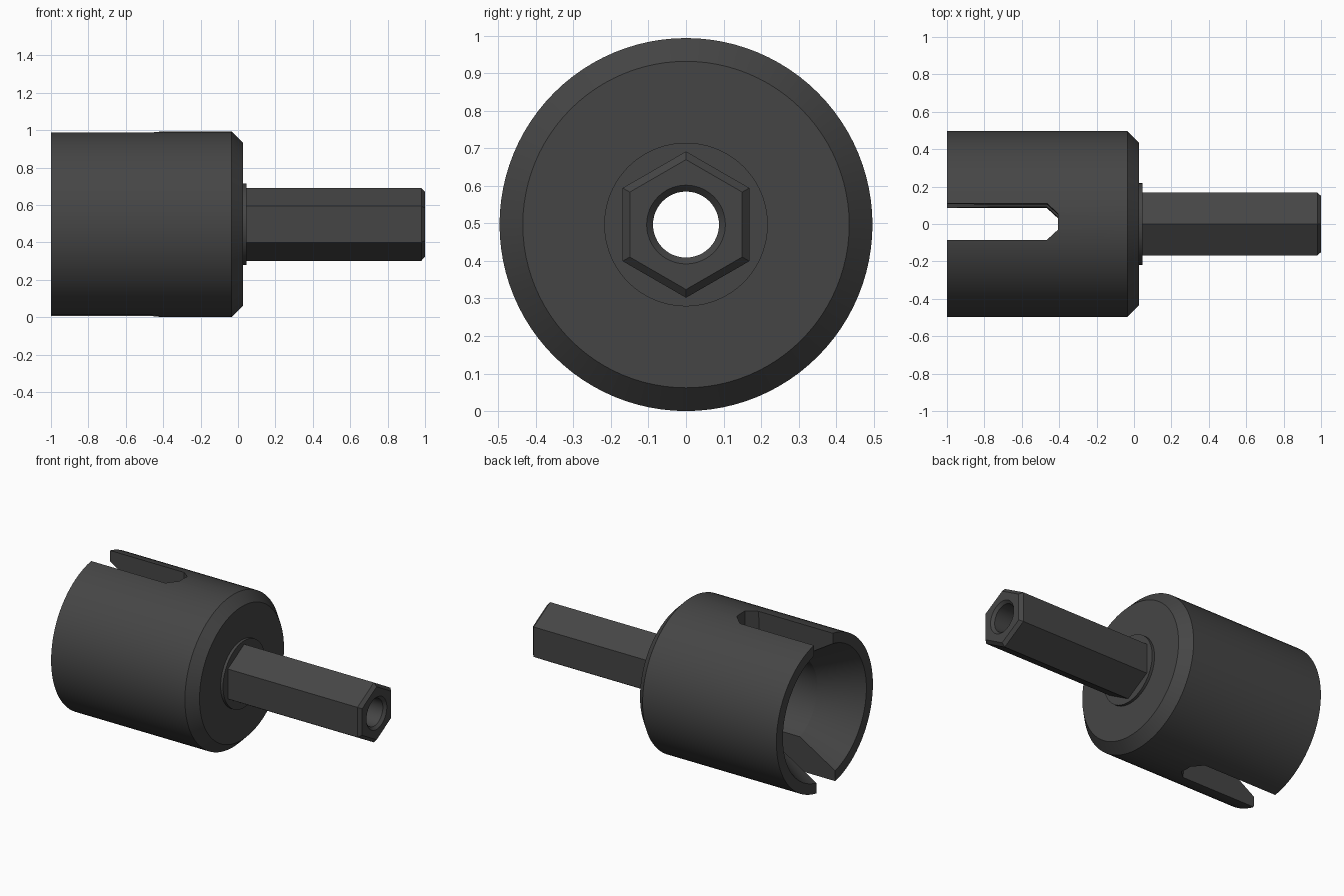
import bpy, bmesh, math
from mathutils import Matrix

if "Cube" in bpy.data.objects:
    bpy.data.objects.remove(bpy.data.objects["Cube"])

CZ = 0.497  # height of the shared axis
steel = bpy.data.materials.new("dark_grey")
steel.diffuse_color = (0.06, 0.06, 0.06, 1)
steel.use_nodes = True
steel.node_tree.nodes["Principled BSDF"].inputs["Base Color"].default_value = steel.diffuse_color


def finish(name, bm):
    bmesh.ops.recalc_face_normals(bm, faces=bm.faces)
    me = bpy.data.meshes.new(name)
    bm.to_mesh(me)
    bm.free()
    me.materials.append(steel)
    ob = bpy.data.objects.new(name, me)
    ob.location.z = CZ
    bpy.context.collection.objects.link(ob)
    return ob


def lathe(name, profile, sides, closed):
    """Revolve (x, radius) points about the x axis; closed joins last to first."""
    bm = bmesh.new()
    rings = []
    for x, r in profile:
        angles = [2 * math.pi * i / sides for i in range(sides)]
        rings.append([bm.verts.new((x, r * math.sin(a), r * math.cos(a))) for a in angles])
    pairs = list(zip(rings, rings[1:]))
    if closed:
        pairs.append((rings[-1], rings[0]))
    else:
        bm.faces.new(rings[0])
        bm.faces.new(rings[-1])
    for a, b in pairs:
        for i in range(sides):
            j = (i + 1) % sides
            bm.faces.new((a[i], a[j], b[j], b[i]))
    return finish(name, bm)


def cut(ob, cutter):
    cutter.hide_render = True
    mod = ob.modifiers.new("cut", 'BOOLEAN')
    mod.operation = 'DIFFERENCE'
    mod.solver = 'EXACT'
    mod.object = cutter
    bpy.context.view_layer.objects.active = ob
    bpy.ops.object.modifier_apply(modifier=mod.name)
    bpy.data.objects.remove(cutter)


def shade(ob, degrees):
    bpy.ops.object.select_all(action='DESELECT')
    ob.select_set(True)
    bpy.context.view_layer.objects.active = ob
    bpy.ops.object.shade_smooth_by_angle(angle=math.radians(degrees))


# Cup: outer wall, chamfered shoulder, small boss, bore and flared mouth
cup = lathe("cup", [
    (-1, 0.497), (-0.035, 0.497), (0.027, 0.435), (0.027, 0.218), (0.045, 0.218),
    (0.045, 0.088), (-0.36, 0.088), (-0.36, 0.28), (-0.75, 0.28), (-1, 0.43)], 96, True)

# Slot through both sides of the cup, with a chamfered blind end
half, tip = 0.097, 0.042
outline = [(-1.1, -half), (-0.465, -half), (-0.405, -tip),
           (-0.405, tip), (-0.465, half), (-1.1, half)]
bm = bmesh.new()
base = bm.faces.new([bm.verts.new((x, y, -0.7)) for x, y in outline])
ext = bmesh.ops.extrude_face_region(bm, geom=[base])
top = [v for v in ext["geom"] if isinstance(v, bmesh.types.BMVert)]
bmesh.ops.translate(bm, verts=top, vec=(0, 0, 1.4))
bmesh.ops.rotate(bm, verts=bm.verts, cent=(0, 0, 0),
                 matrix=Matrix.Rotation(math.radians(-1.5), 3, 'X'))
cut(cup, finish("slot_cutter", bm))
shade(cup, 25)

# Hexagonal shaft with chamfered end and a countersunk through bore
shaft = lathe("hex_shaft", [(0.03, 0.195), (0.98, 0.195), (1, 0.173)], 6, False)
bore = lathe("bore_cutter", [(-0.1, 0.088), (0.983, 0.088), (1.0, 0.105), (1.1, 0.105)], 48, False)
cut(shaft, bore)
shade(shaft, 25)
